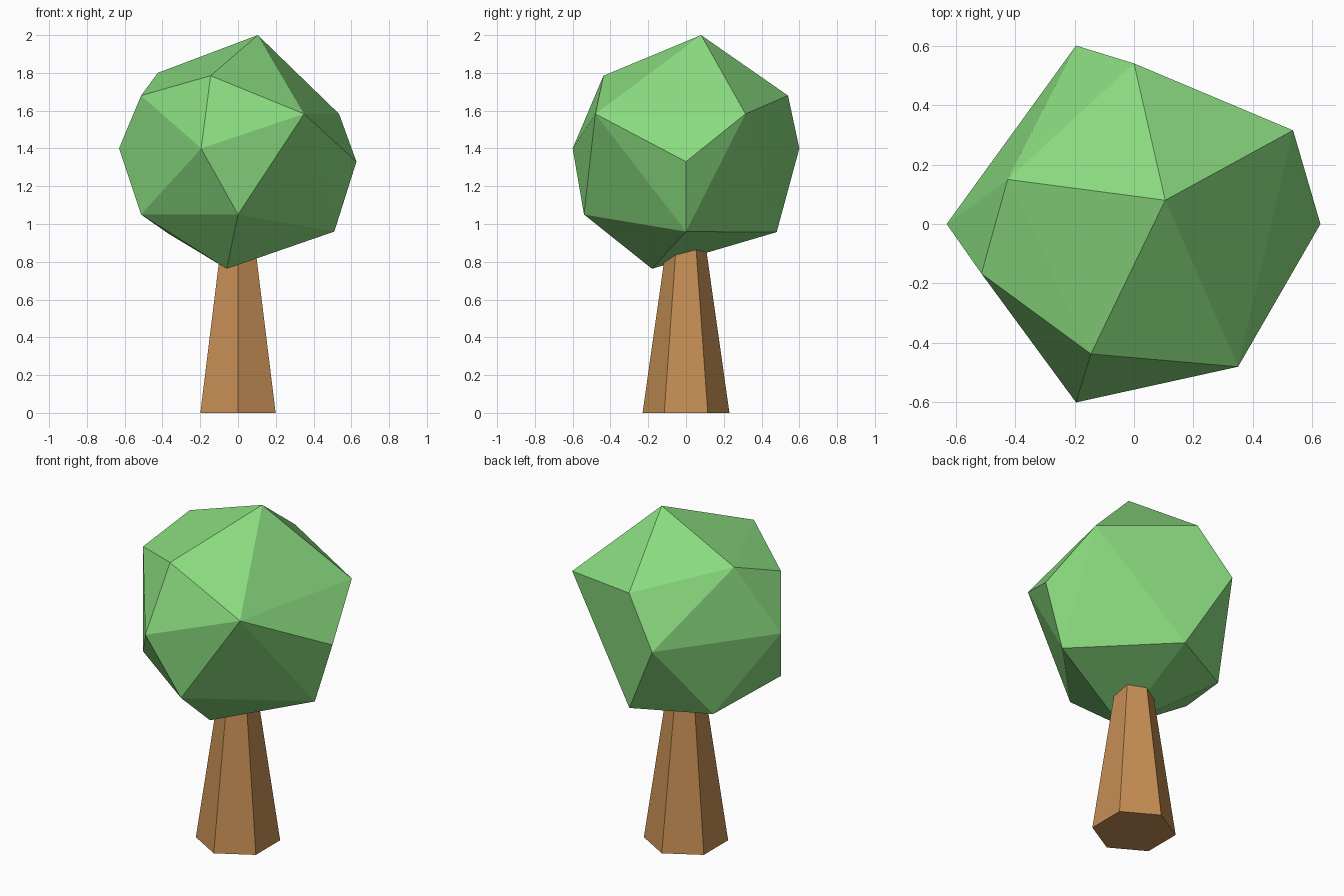
import bpy, bmesh, math
from mathutils import Matrix

if "Cube" in bpy.data.objects:
    bpy.data.objects.remove(bpy.data.objects["Cube"])


def finish(bm, name, color):
    bmesh.ops.recalc_face_normals(bm, faces=bm.faces)
    mesh = bpy.data.meshes.new(name)
    bm.to_mesh(mesh)
    bm.free()
    obj = bpy.data.objects.new(name, mesh)
    bpy.context.collection.objects.link(obj)
    mat = bpy.data.materials.new(name + "_color")
    mat.diffuse_color = color
    mat.use_nodes = True
    mat.node_tree.nodes["Principled BSDF"].inputs["Base Color"].default_value = mat.diffuse_color
    mesh.materials.append(mat)
    return obj


# trunk: tapered hexagon whose top is buried in the crown
TRUNK_TOP, BASE_R, TOP_R = 1.0, 0.23, 0.088
bm = bmesh.new()
bmesh.ops.create_cone(
    bm, cap_ends=True, segments=6, radius1=BASE_R, radius2=TOP_R, depth=TRUNK_TOP,
    matrix=Matrix.Translation((0, 0, TRUNK_TOP / 2)))
# keep hexagon corners on the y axis
if max(abs(v.co.x) for v in bm.verts) > BASE_R * 0.95:
    bmesh.ops.rotate(bm, verts=bm.verts, matrix=Matrix.Rotation(math.radians(30), 3, 'Z'))
finish(bm, "trunk", (0.56, 0.27, 0.09, 1))

# crown: faceted irregular ball, the hull of its corner points
corners = [
    (0.105, 0.08, 2.0),
    (-0.145, -0.437, 1.785), (-0.425, 0.15, 1.80),
    (0.0, 0.54, 1.68), (-0.513, -0.167, 1.68),
    (0.35, -0.48, 1.583), (0.535, 0.315, 1.583),
    (-0.195, -0.6, 1.4), (-0.195, 0.6, 1.4), (-0.63, 0.0, 1.4), (0.627, 0.0, 1.33),
    (0.0, -0.54, 1.05), (-0.513, -0.167, 1.05),
    (0.51, 0.0, 0.96), (0.04, 0.48, 0.957), (-0.37, 0.27, 0.95),
    (-0.06, -0.18, 0.763),
]
bm = bmesh.new()
for co in corners:
    bm.verts.new(co)
bmesh.ops.convex_hull(bm, input=bm.verts)
finish(bm, "crown", (0.25, 0.70, 0.21, 1))
